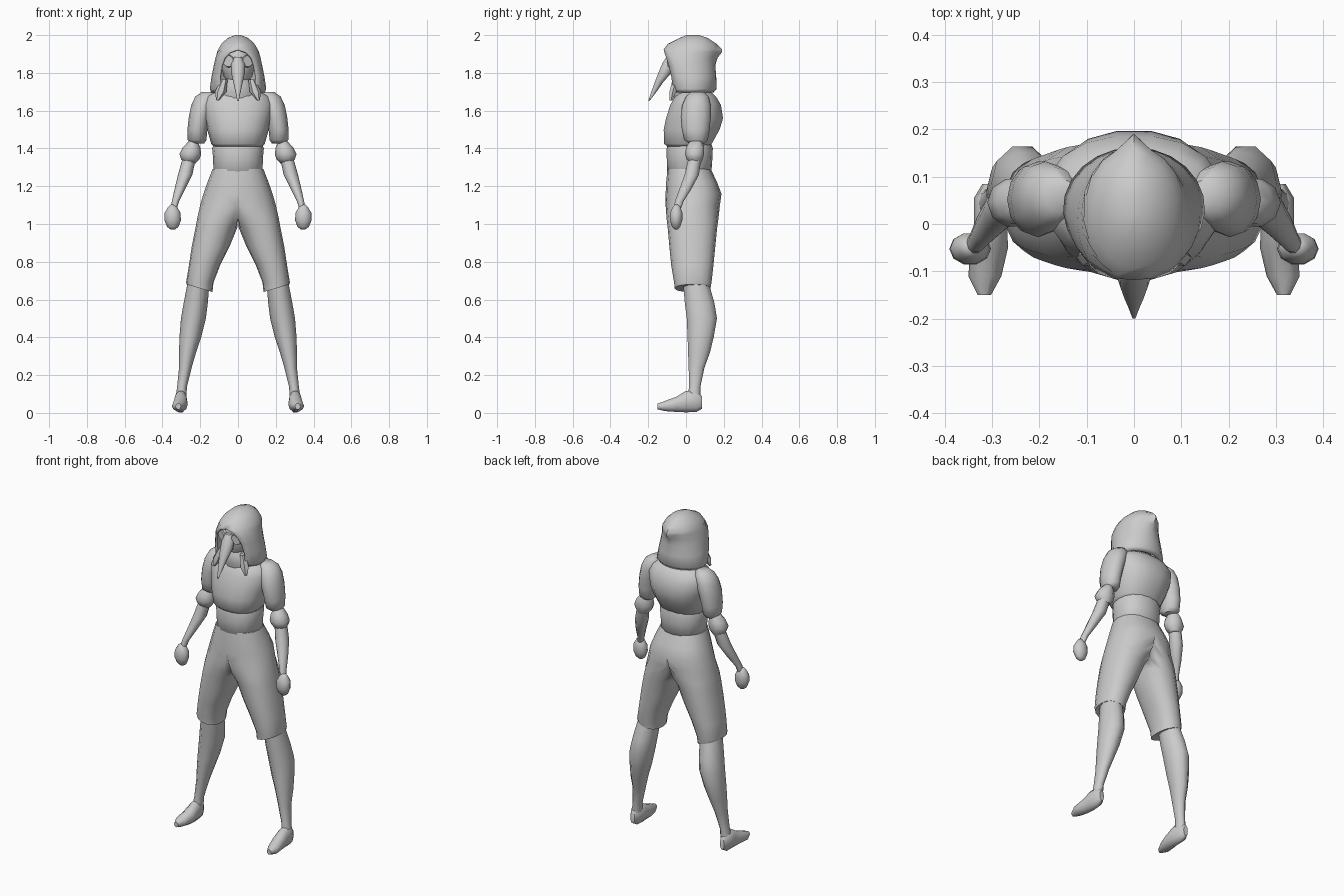
import bpy, bmesh, math
from math import sin, cos, pi


def finish(name, bm, mirror):
    bmesh.ops.remove_doubles(bm, verts=bm.verts, dist=0.0005)
    bmesh.ops.recalc_face_normals(bm, faces=bm.faces)
    me = bpy.data.meshes.new(name)
    bm.to_mesh(me)
    bm.free()
    ob = bpy.data.objects.new(name, me)
    bpy.context.collection.objects.link(ob)
    if mirror:
        ob.modifiers.new("mirror", "MIRROR").merge_threshold = 0.001
    return ob


def bridge(bm, loops, closed):
    for a, b in zip(loops, loops[1:]):
        n = len(a)
        for i in range(n if closed else n - 1):
            j = (i + 1) % n
            bm.faces.new((a[i], a[j], b[j], b[i]))


def loft(name, rings, n=12, axis="z", mirror=False, clamp=False, power=1.0, tilt=0):
    """Rings are (position, a_min, a_max, b_min, b_max) across the axis."""
    bm = bmesh.new()
    loops = []
    for k, (p, a0, a1, b0, b1) in enumerate(rings):
        loop = []
        for i in range(n):
            t = 2 * pi * i / n
            c, s = cos(t), sin(t)
            c = math.copysign(abs(c) ** power, c)
            s = math.copysign(abs(s) ** power, s)
            a = (a0 + a1) / 2 + c * (a1 - a0) / 2
            b = (b0 + b1) / 2 + s * (b1 - b0) / 2
            if clamp and a < 0.001:
                a = 0
            q = p + (tilt * c if k == 0 else 0)
            loop.append(bm.verts.new((a, b, q) if axis == "z" else (a, q, b)))
        loops.append(loop)
    bridge(bm, loops, True)
    bm.faces.new(loops[0])
    bm.faces.new(loops[-1])
    if clamp:   # open the seam on the mirror plane
        inner = [f for f in bm.faces if all(abs(v.co.x) < 1e-5 for v in f.verts)]
        bmesh.ops.delete(bm, geom=inner, context="FACES")
    return finish(name, bm, mirror)


# Feet and calves
loft("foot", [(0.085, .29, .32, .02, .09), (0.055, .272, .338, .002, .12), (0, .268, .338, 0, .12),
              (-.05, .266, .345, .003, .088), (-.11, .28, .35, .008, .065),
              (-.15, .302, .33, .018, .05)], 10, "y", True)
loft("calf", [(.07, .275, .332, .005, .078), (.14, .27, .322, .015, .078), (.24, .245, .312, .012, .10),
              (.32, .222, .312, .008, .13), (.40, .195, .31, .005, .15), (.50, .17, .302, 0, .168),
              (.58, .16, .288, -.01, .155), (.70, .15, .265, -.02, .12)], 10, mirror=True)

# Baggy breeches, one half mirrored
loft("breeches", [(.66, .135, .272, -.06, .13), (.69, .13, .275, -.063, .135), (.78, .095, .26, -.078, .145),
                  (.88, .045, .245, -.088, .155), (.98, .004, .225, -.097, .165),
                  (1.03, -.05, .216, -.103, .172), (1.10, -.18, .20, -.108, .18),
                  (1.16, -.183, .183, -.108, .188), (1.22, -.162, .162, -.105, .165),
                  (1.29, -.135, .135, -.098, .132)], 16, mirror=True, clamp=True, power=.88, tilt=.02)

# Waist sash
loft("waist_sash", [(1.265, -.12, .12, -.085, .115), (1.28, -.13, .13, -.1, .135),
                    (1.35, -.132, .132, -.102, .14), (1.40, -.137, .137, -.102, .142),
                    (1.44, -.12, .12, -.09, .13)], 16, power=.9)

# Shirt body and short sleeves
loft("shirt_body", [(1.41, -.128, .128, -.1, .125), (1.425, -.142, .142, -.118, .138),
                    (1.50, -.163, .163, -.12, .18), (1.56, -.178, .178, -.108, .198),
                    (1.63, -.19, .19, -.085, .187), (1.675, -.17, .17, -.06, .16),
                    (1.71, -.10, .10, -.03, .12)], 18, power=.88)
loft("sleeve", [(1.425, .18, .25, .02, .095), (1.445, .167, .266, -.01, .115), (1.50, .162, .268, -.022, .125),
                (1.57, .145, .26, -.028, .132), (1.63, .125, .247, -.02, .132),
                (1.675, .11, .226, 0, .12), (1.70, .12, .19, .025, .095)], 12, mirror=True)

# Rolled cuffs, forearms and hands
loft("rolled_cuff", [(1.32, .225, .285, .02, .08), (1.345, .203, .302, 0, .092), (1.37, .195, .31, -.008, .098),
                     (1.405, .2, .292, -.002, .098), (1.44, .215, .26, .02, .085)], 10, mirror=True)
loft("forearm", [(1.07, .327, .358, -.065, -.03), (1.12, .312, .35, -.06, -.012), (1.18, .282, .337, -.038, .027),
                 (1.26, .242, .318, -.01, .07), (1.36, .22, .29, .015, .085)], 10, mirror=True)
loft("hand", [(.97, .335, .355, -.06, -.045), (.985, .315, .375, -.075, -.03), (1.02, .302, .39, -.087, -.018),
              (1.06, .305, .388, -.085, -.018), (1.09, .322, .37, -.072, -.028),
              (1.102, .335, .358, -.06, -.04)], 10, mirror=True)

# Neck scarf with hanging flaps
loft("neck_scarf", [(1.64, -.11, .11, -.055, .12), (1.70, -.10, .10, -.075, .11),
                    (1.745, -.085, .085, -.07, .1), (1.79, -.05, .05, -.05, .08)], 14)
loft("scarf_flap", [(1.655, .10, .115, -.088, -.07), (1.70, .062, .122, -.09, -.05),
                    (1.765, .055, .09, -.075, -.03)], 6, mirror=True)

# Masked head, beak and goggles
loft("masked_head", [(1.74, -.045, .045, -.05, .07), (1.78, -.075, .075, -.072, .10), (1.83, -.088, .088, -.082, .12),
                     (1.88, -.085, .085, -.085, .12), (1.93, -.06, .06, -.06, .1)], 14)
loft("beak", [(1.65, -.004, .004, -.2, -.194), (1.70, -.014, .014, -.184, -.155), (1.75, -.025, .025, -.167, -.12),
              (1.80, -.036, .036, -.148, -.075), (1.85, -.037, .037, -.127, -.06),
              (1.885, -.02, .02, -.105, -.06)], 10)
for side in (-1, 1):
    bpy.ops.mesh.primitive_torus_add(major_segments=14, minor_segments=6, major_radius=.026, minor_radius=.007,
                                     location=(side * .05, -.085, 1.862), rotation=(pi / 2, 0, side * .4))
    bpy.context.object.name = "goggle_rim"
    bpy.ops.mesh.primitive_cylinder_add(vertices=14, radius=.026, depth=.03,
                                        location=(side * .048, -.076, 1.862), rotation=(pi / 2, 0, side * .4))
    bpy.context.object.name = "goggle_lens"

# Hood shell: (z, half width, front y, back y, opening half width, extra back point)
hood_rings = [(1.695, .142, -.06, .145, .085, 0), (1.715, .15, -.068, .162, .095, 0), (1.78, .14, -.078, .16, .1, 0),
              (1.84, .128, -.092, .155, .09, 0), (1.88, .12, -.105, .155, .075, .012),
              (1.91, .111, -.115, .165, .045, .026), (1.925, .106, -.118, .165, 0, .025),
              (1.955, .088, -.095, .15, 0, .01), (1.985, .055, -.035, .115, 0, 0), (2.0, .015, .005, .07, 0, 0)]
bm = bmesh.new()
loops, n = [], 18
for z, rx, yf, yb, w, tip in hood_rings:
    a = math.asin(w / rx)
    loop = []
    for i in range(n + 1):
        t = a + (2 * pi - 2 * a) * i / n
        y = yb + (yf - yb) * (cos(t) + 1) / (cos(a) + 1) + (tip if i == n // 2 else 0)
        loop.append(bm.verts.new((rx * sin(t), y, z)))
    loops.append(loop)
bridge(bm, loops, False)
bm.faces.new(loops[-1][:-1])
hood = finish("hood", bm, False)
thick = hood.modifiers.new("cloth", "SOLIDIFY")
thick.thickness, thick.offset = .012, -1

# Smooth shading with sharp edges kept
bpy.ops.object.select_all(action="SELECT")
bpy.context.view_layer.objects.active = hood
bpy.ops.object.shade_smooth_by_angle(angle=math.radians(50))
